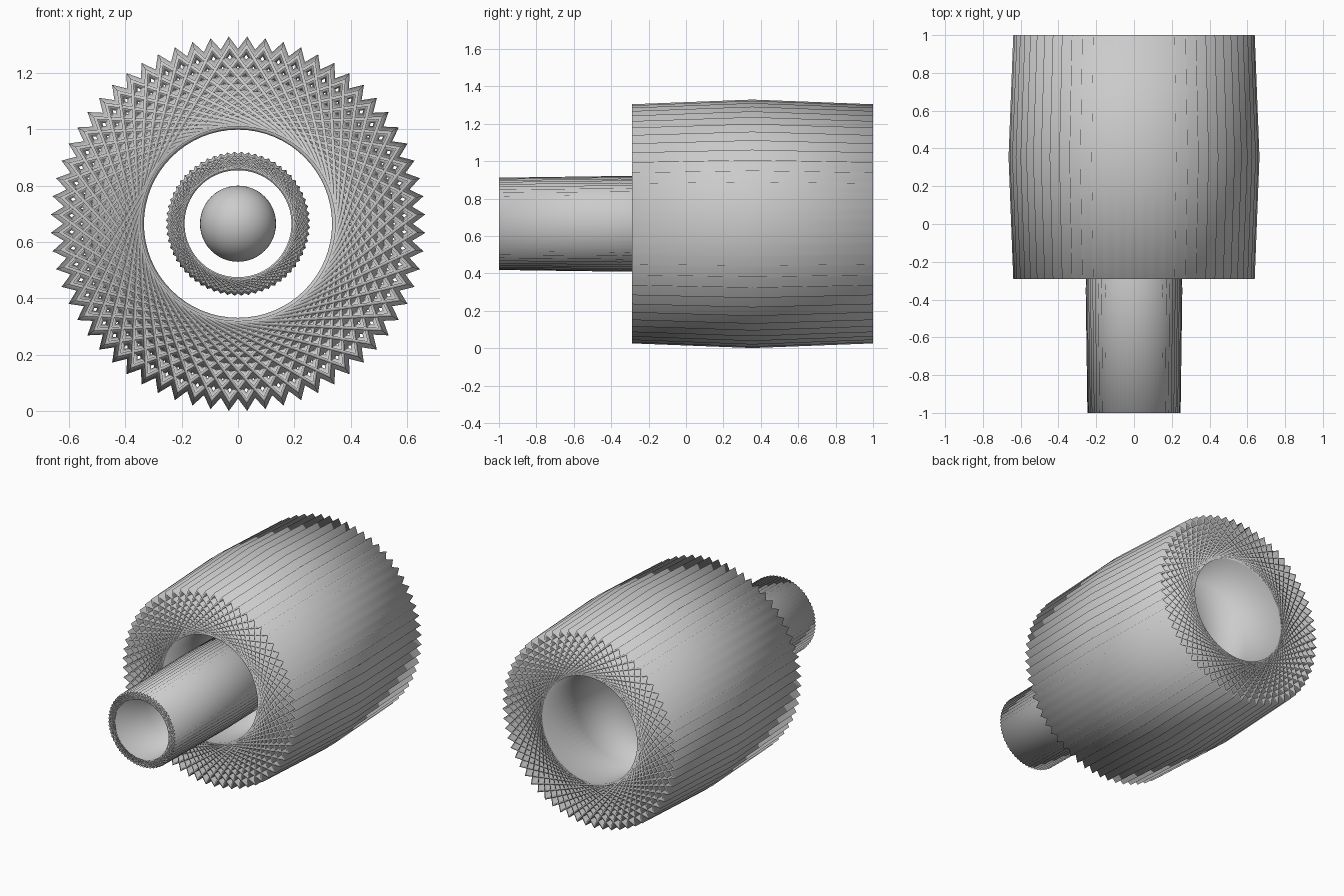
import bpy, bmesh, math

if "Cube" in bpy.data.objects:
    bpy.data.objects.remove(bpy.data.objects["Cube"])

CZ = 0.665  # height of the shared axis


def smooth(obj):
    for p in obj.data.polygons:
        p.use_smooth = True


def star_sweep(name, points, skip, profile):
    """Sweep a closed (y, radius) profile along star-polygon chords round the y axis."""
    bm = bmesh.new()
    rings = []
    for i in range(points):
        a = math.pi / 2 + (i + 0.5) * 2 * math.pi / points
        rings.append([bm.verts.new((r * math.cos(a), y, CZ + r * math.sin(a)))
                      for y, r in profile])
    n = len(profile)
    for i, ring in enumerate(rings):
        other = rings[(i + skip) % points]
        for k in range(n):
            m = (k + 1) % n
            bm.faces.new((ring[k], ring[m], other[m], other[k]))
    mesh = bpy.data.meshes.new(name)
    bm.to_mesh(mesh)
    bm.free()
    obj = bpy.data.objects.new(name, mesh)
    bpy.context.collection.objects.link(obj)
    smooth(obj)
    return obj


def wall(y0, y1, outer, outer_end, inner_end, inner):
    """Thin wall section, bulged at mid length."""
    ym = (y0 + y1) / 2
    return [(y0, outer_end), (ym, outer), (y1, outer_end),
            (y1, inner_end), (ym, inner), (y0, inner_end)]


# Large outer drum: 64-pointed star lattice with a slight bulge
star_sweep("outer_drum", 64, 20, wall(-0.29, 1.0, 0.665, 0.64, 0.62, 0.60))

# Narrow tube reaching forward
star_sweep("inner_tube", 64, 13, wall(-1.0, 0.29, 0.256, 0.247, 0.241, 0.236))

# Ball inside the tube
bpy.ops.mesh.primitive_uv_sphere_add(segments=48, ring_count=24, radius=0.135,
                                     location=(0, 0, CZ))
ball = bpy.context.object
ball.name = "core_ball"
smooth(ball)
